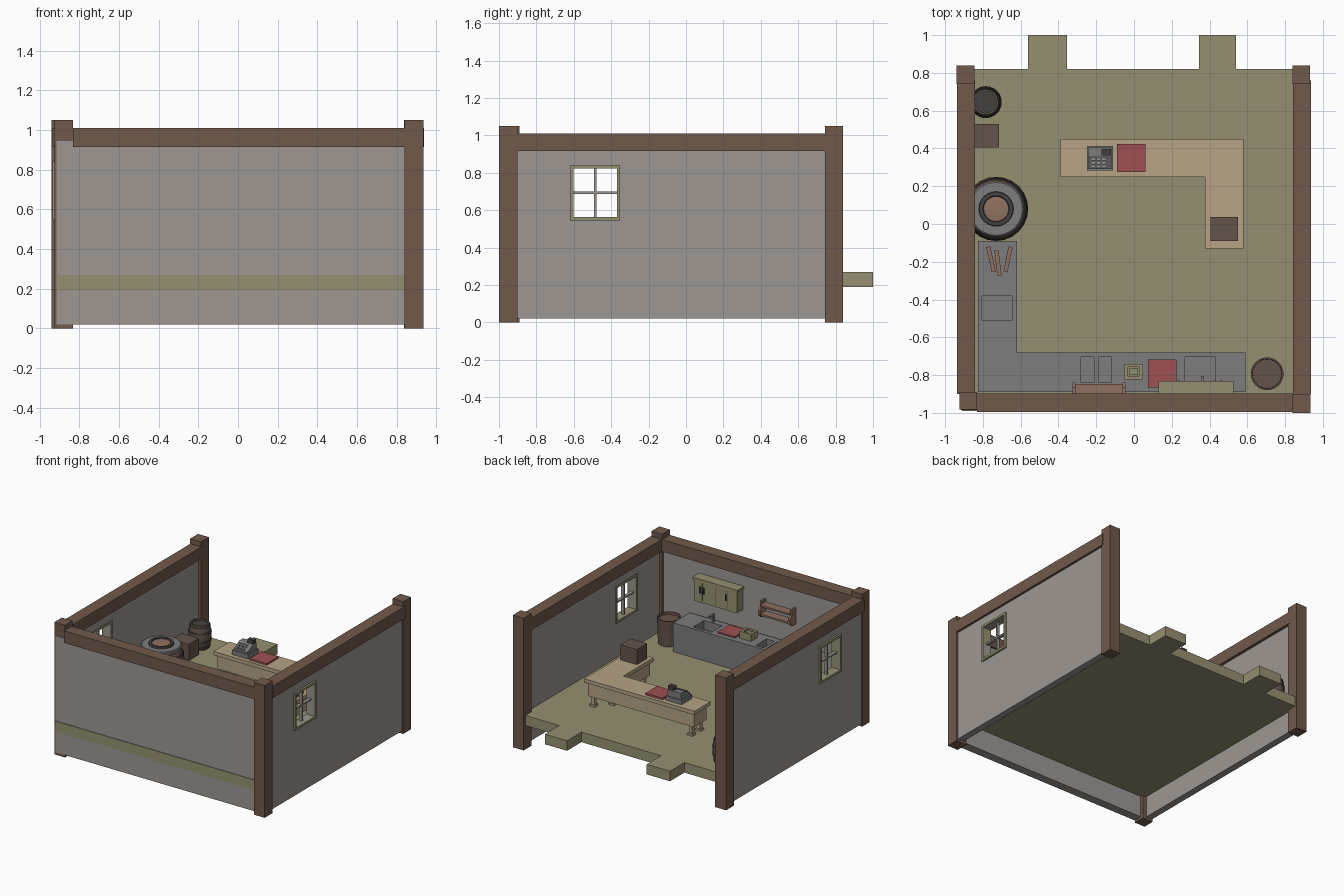
import bpy, bmesh, math
from mathutils import Vector, Matrix

if "Cube" in bpy.data.objects:
    bpy.data.objects.remove(bpy.data.objects["Cube"])


def mat(name, r, g, b):
    m = bpy.data.materials.new(name)
    m.diffuse_color = tuple((v / 255) ** 2.2 for v in (r, g, b)) + (1,)
    m.use_nodes = True
    m.node_tree.nodes["Principled BSDF"].inputs["Base Color"].default_value = m.diffuse_color
    return m


BROWN = mat("beam_brown", 112, 90, 76)
DARK = mat("dark_wood", 100, 84, 75)
GREEN = mat("olive", 148, 143, 112)
WALL = mat("plaster", 156, 150, 145)
TAN = mat("tan_wood", 180, 162, 132)
RED = mat("red_cloth", 158, 82, 84)
STONE = mat("stone", 124, 124, 125)
IRON = mat("iron", 70, 68, 67)
COPPER = mat("shelf_wood", 142, 113, 97)


def finish(name, bm, m):
    bmesh.ops.recalc_face_normals(bm, faces=bm.faces)
    me = bpy.data.meshes.new(name)
    bm.to_mesh(me)
    bm.free()
    ob = bpy.data.objects.new(name, me)
    bpy.context.collection.objects.link(ob)
    if m:
        me.materials.append(m)
    return ob


def box(name, x, y, z, m=None, rot=0):
    """Box given by (min, max) pairs, turned about its own vertical axis."""
    bm = bmesh.new()
    bmesh.ops.create_cube(bm, size=1)
    c = Vector([(a + b) / 2 for a, b in (x, y, z)])
    s = [b - a for a, b in (x, y, z)]
    bm.transform(Matrix.Translation(c) @ Matrix.Rotation(rot, 4, 'Z') @ Matrix.Diagonal((*s, 1)))
    return finish(name, bm, m)


def prism(name, pts, vec, m=None):
    """Extrude a planar outline along a vector."""
    bm = bmesh.new()
    f = bm.faces.new([bm.verts.new(p) for p in pts])
    r = bmesh.ops.extrude_face_region(bm, geom=[f])
    vs = [v for v in r["geom"] if isinstance(v, bmesh.types.BMVert)]
    bmesh.ops.translate(bm, verts=vs, vec=vec)
    return finish(name, bm, m)


def lathe(name, x, y, prof, m, n=24):
    """Revolve a radius/height profile about a vertical axis, with closed ends."""
    bm = bmesh.new()
    rings = [[bm.verts.new((x + r * math.cos(2 * math.pi * i / n),
                            y + r * math.sin(2 * math.pi * i / n), z)) for i in range(n)]
             for r, z in prof]
    for a, b in zip(rings, rings[1:]):
        for i in range(n):
            j = (i + 1) % n
            bm.faces.new((a[i], a[j], b[j], b[i]))
    bm.faces.new(rings[0])
    bm.faces.new(rings[-1])
    return finish(name, bm, m)


def cut(ob, *cutters):
    """Subtract the cutters and bake the result."""
    for c in cutters:
        md = ob.modifiers.new("cut", 'BOOLEAN')
        md.object, md.operation, md.solver = c, 'DIFFERENCE', 'EXACT'
    dg = bpy.context.evaluated_depsgraph_get()
    me = bpy.data.meshes.new_from_object(ob.evaluated_get(dg))
    ob.modifiers.clear()
    ob.data = me
    for c in cutters:
        bpy.data.objects.remove(c)


F = 0.27  # floor level
# Floor with two entry tabs
prism("floor", [(-.91, -.99, .19), (.91, -.99, .19), (.91, .82, .19), (.54, .82, .19), (.54, 1, .19),
                (.345, 1, .19), (.345, .82, .19), (-.355, .82, .19), (-.355, 1, .19),
                (-.56, 1, .19), (-.56, .82, .19), (-.91, .82, .19)], (0, 0, .08), GREEN)

# Corner posts and top beams
for n, x, y in (("front_left", (-.925, -.832), (-.982, -.89)), ("front_right", (.84, .935), (-1, -.9)),
                ("back_left", (-.94, -.845), (.742, .84)), ("back_right", (.838, .932), (.742, .84))):
    box(n + "_post", x, y, (0, 1.05), BROWN)
box("front_beam", (-.832, .93), (-.995, -.898), (.915, 1.01), BROWN)
box("left_beam", (-.938, -.842), (-.9, .76), (.915, 1.01), BROWN)
box("right_beam", (.842, .938), (-.9, .76), (.915, 1.01), BROWN)

# Front wall, then side walls with windows
box("front_wall", (-.915, .90), (-.985, -.915), (.02, .945), WALL)
for n, s in (("left", -1), ("right", 1)):
    def sx(a, b):
        return tuple(sorted((a * s, b * s)))
    w = box(n + "_wall", sx(.865, .92), (-.92, .8), (.02, .94), WALL)
    cut(w, box("hole", sx(.8, 1), (-.602, -.368), (.563, .823)))
    fr = box(n + "_window_frame", sx(.858, .935), (-.62, -.352), (.545, .84), GREEN)
    cut(fr, box("hole", sx(.8, 1), (-.602, -.368), (.563, .823)))
    box(n + "_mullion", sx(.88, .905), (-.491, -.479), (.563, .823), WALL)
    box(n + "_transom", sx(.88, .905), (-.602, -.368), (.687, .699), WALL)

# Stone kitchen counter with basins
C = .50
counter = prism("stone_counter", [(-.825, -.89, F), (.59, -.89, F), (.59, -.68, F), (-.62, -.68, F),
                                  (-.62, -.09, F), (-.825, -.09, F)], (0, 0, C - F), STONE)
basins = [((.27, .43), (-.84, -.705), .07), ((-.28, -.212), (-.84, -.705), .05),
          ((-.188, -.12), (-.84, -.705), .05), ((-.805, -.645), (-.512, -.382), .03)]
cut(counter, *[box("hole", x, y, (C - d, C + .1)) for x, y, d in basins])
box("tap_post", (.355, .37), (-.868, -.853), (C, C + .05), STONE)
box("tap_spout", (.355, .37), (-.868, -.805), (C + .05, C + .063), STONE)
# Firewood sticks
for i, (x, y, a) in enumerate(((-.757, -.187, .22), (-.72, -.207, .12), (-.667, -.187, -.2))):
    box(f"stick_{i}", (x - .011, x + .011), (y - .068, y + .068), (C, C + .02), COPPER, a)
# Small open crate and cloths
crate = box("small_crate", (-.053, .047), (-.823, -.74), (C, C + .055), GREEN)
cut(crate, box("hole", (-.035, .029), (-.806, -.757), (C + .012, C + .1)))
box("crate_contents", (-.026, .02), (-.8, -.763), (C + .005, C + .045), GREEN)
box("kitchen_cloth", (.075, .225), (-.865, -.718), (C, C + .012), RED)

# Wall cupboard
box("cupboard", (.14, .518), (-.92, -.838), (.635, .805), GREEN)
box("cupboard_top", (.13, .526), (-.92, -.83), (.805, .822), GREEN)
for i, x in enumerate((.46, .43, .235)):
    box(f"cupboard_handle_{i}", (x - .005, x + .005), (-.84, -.829), (.71, .76), IRON)
for i, x in enumerate((.445, .33, .22)):
    box(f"cupboard_seam_{i}", (x - .002, x + .002), (-.839, -.8365), (.65, .79), DARK)
# Wall shelf with stepped ends
for i, x in enumerate((-.325, -.06)):
    prism(f"shelf_side_{i}", [(x, -.92, .645), (x, -.87, .645), (x, -.84, .67), (x, -.84, .71), (x, -.865, .73),
                              (x, -.865, .775), (x, -.92, .775)], (.015, 0, 0), COPPER)
for i, z in enumerate((.665, .735)):
    box(f"shelf_board_{i}", (-.312, -.058), (-.92, -.848), (z, z + .014), COPPER)

# Shop counter: top, body and footed legs
T = .49


def ell(name, o, z, h):
    prism(name, [(-.39 + o, .25 + o, z), (.375 + o, .25 + o, z), (.375 + o, -.13 + o, z), (.58 - o, -.13 + o, z),
                 (.58 - o, .45 - o, z), (-.39 + o, .45 - o, z)], (0, 0, h), TAN)


ell("shop_counter_top", 0, T - .03, .03)
ell("shop_counter_body", .02, .35, T - .03 - .35)
for i, (x, y) in enumerate(((-.33, .40), (-.33, .30), (.53, .40), (.43, .30), (.43, -.08), (.53, -.08))):
    box(f"shop_leg_{i}", (x - .015, x + .015), (y - .015, y + .015), (F, .35), TAN)
    box(f"shop_foot_{i}", (x - .023, x + .023), (y - .023, y + .023), (F, F + .015), TAN)
box("counter_box", (.405, .55), (-.09, .038), (T, .61), DARK)
box("counter_cloth", (-.09, .06), (.275, .423), (T, T + .014), RED)
# Cash register
box("register_drawer", (-.25, -.11), (.283, .413), (T, T + .035), STONE)
prism("register_body", [(-.24, .29, T + .035), (-.24, .405, T + .035), (-.24, .405, T + .085),
                        (-.24, .36, T + .085), (-.24, .29, T + .05)], (.12, 0, 0), STONE)
box("register_display", (-.172, -.122), (.362, .397), (T + .085, T + .115), IRON)
for i in range(9):
    x, k = -.225 + .028 * (i % 3), i // 3
    y = .303 + .019 * k
    box(f"register_key_{i}", (x, x + .018), (y - .006, y + .006), (T + .05, T + .063 + .0095 * k), WALL)


# Barrels
def barrel(name, x, y, r, h, m, hoops):
    def rad(t):
        return r * (.82 + .18 * math.sin(math.pi * t))
    prof = [(rad(t / 6), F + h * t / 6) for t in range(7)]
    prof += [(rad(1) * .85, F + h), (rad(1) * .85, F + h - .012)]
    lathe(name, x, y, prof, m)
    for i, t in enumerate(hoops):
        lathe(f"{name}_hoop_{i}", x, y, [(rad(t - .04) + .004, F + h * (t - .04)),
                                        (rad(t + .04) + .004, F + h * (t + .04))], IRON)


barrel("barrel", -.785, .645, .082, .195, DARK, (.1, .33, .67, .9))
lathe("bin", .705, -.793, [(.08, F), (.086, .465), (.087, .475), (.078, .475), (.077, .455)], DARK)
box("floor_crate", (-.862, -.715), (.405, .53), (F, .40), DARK)

# Round stove with stone top, iron ring and ember bed
barrel("stove_body", -.73, .08, .17, .235, BROWN, (.2, .8))
lathe("stove_top", -.73, .08, [(.142, .49), (.147, .50), (.147, .52), (.14, .525)], STONE)
lathe("stove_ring", -.73, .08, [(.093, .52), (.09, .54), (.07, .54), (.066, .528)], IRON)
lathe("stove_embers", -.73, .08, [(.066, .52), (.066, .534), (.05, .536)], COPPER)

for ob in bpy.context.collection.objects:
    ob.select_set(ob.name.startswith(("barrel", "bin", "stove")))
    if ob.select_get():
        bpy.context.view_layer.objects.active = ob
bpy.ops.object.shade_smooth_by_angle(angle=math.radians(30))
